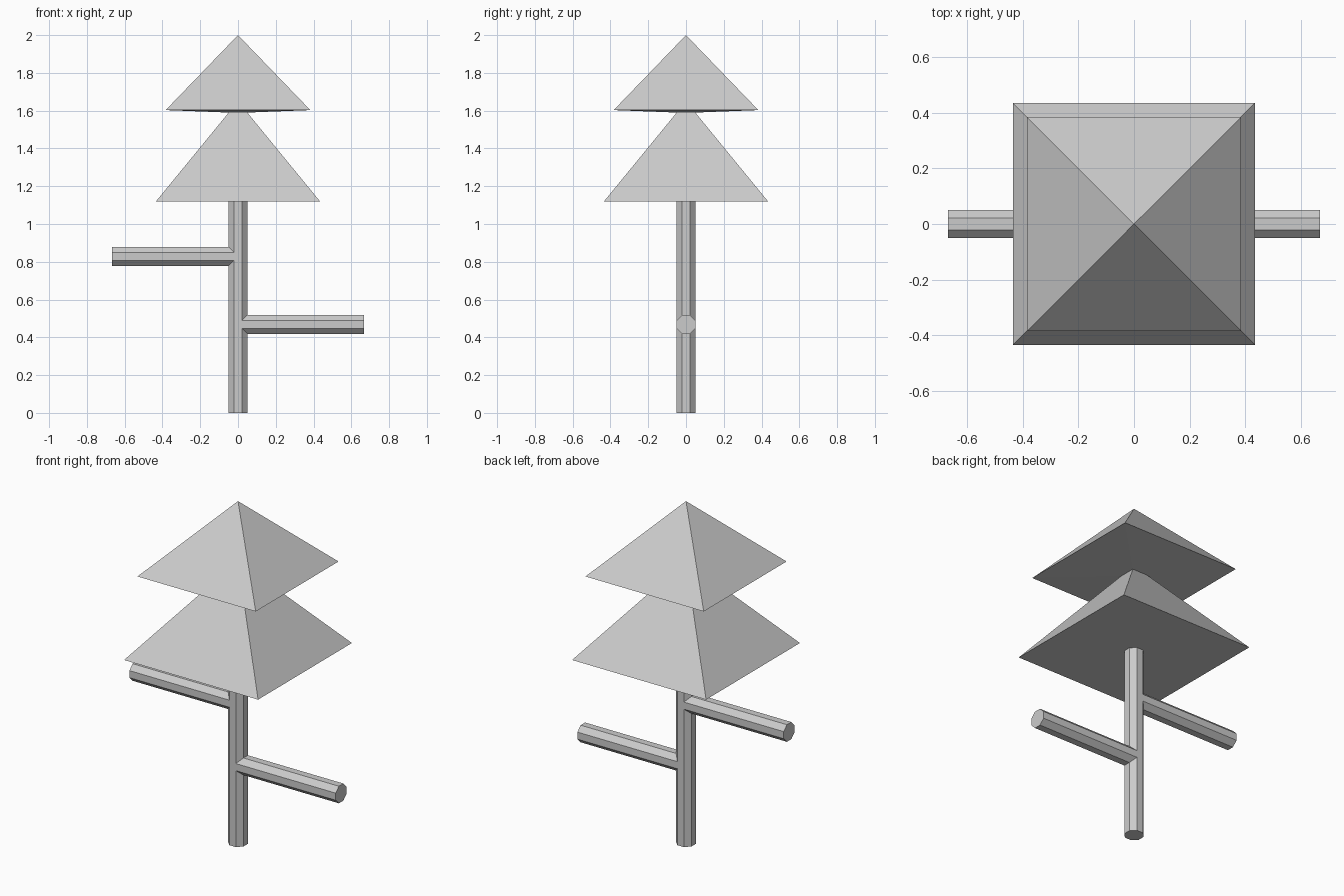
import bpy, bmesh
from math import cos, sin, pi

if "Cube" in bpy.data.objects:
    bpy.data.objects.remove(bpy.data.objects["Cube"])

R = 0.05 / cos(pi / 8)          # corner radius of an octagon 0.1 across flats
OCT = [(R * cos(pi / 8 + i * pi / 4), R * sin(pi / 8 + i * pi / 4)) for i in range(8)]
BRANCHES = {1: 0.468, -1: 0.828}  # side -> centre height
TRUNK_TOP = 1.12
REACH = 0.668


def finish(bm, name):
    bmesh.ops.remove_doubles(bm, verts=bm.verts, dist=1e-4)
    bmesh.ops.recalc_face_normals(bm, faces=bm.faces)
    mesh = bpy.data.meshes.new(name)
    bm.to_mesh(mesh)
    bm.free()
    bpy.context.collection.objects.link(bpy.data.objects.new(name, mesh))


def face(bm, pts):
    bm.faces.new([bm.verts.new(p) for p in pts])


def pyramid(name, half, base, apex, dip=0.0):
    bm = bmesh.new()
    c = [(-half, -half, base), (half, -half, base), (half, half, base), (-half, half, base)]
    for a, b in zip(c, c[1:] + c[:1]):
        face(bm, [a, b, (0, 0, apex)])
        if dip:
            face(bm, [b, a, (0, 0, base - dip)])
    if not dip:
        face(bm, c[::-1])
    finish(bm, name)


# Trunk with two mitred branches, one welded octagonal shell
bm = bmesh.new()


def rail(p):
    """Trunk corner heights, interrupted where the branch on its side joins."""
    x, y = p
    c = BRANCHES[1 if x > 0 else -1]
    return [(x, y, z) for z in (0, c - abs(x), c + abs(x), TRUNK_TOP)]


for a, b in zip(OCT, OCT[1:] + OCT[:1]):
    ra, rb = rail(a), rail(b)
    if a[0] * b[0] > 0:
        face(bm, ra[:2] + rb[:2][::-1])
        face(bm, ra[2:] + rb[2:][::-1])
    else:
        face(bm, ra + rb[::-1])
face(bm, [(x, y, 0) for x, y in OCT])

for side, c in BRANCHES.items():
    for a, b in zip(OCT, OCT[1:] + OCT[:1]):
        face(bm, [(side * abs(a[1]), a[0], c + a[1]), (side * REACH, a[0], c + a[1]),
                  (side * REACH, b[0], c + b[1]), (side * abs(b[1]), b[0], c + b[1])])
    face(bm, [(side * REACH, y, c + z) for y, z in OCT])
finish(bm, "trunk_and_branches")

# Foliage tiers
pyramid("lower_foliage", 0.434, 1.12, 1.65)
pyramid("upper_foliage", 0.383, 1.603, 2.0, dip=0.015)
